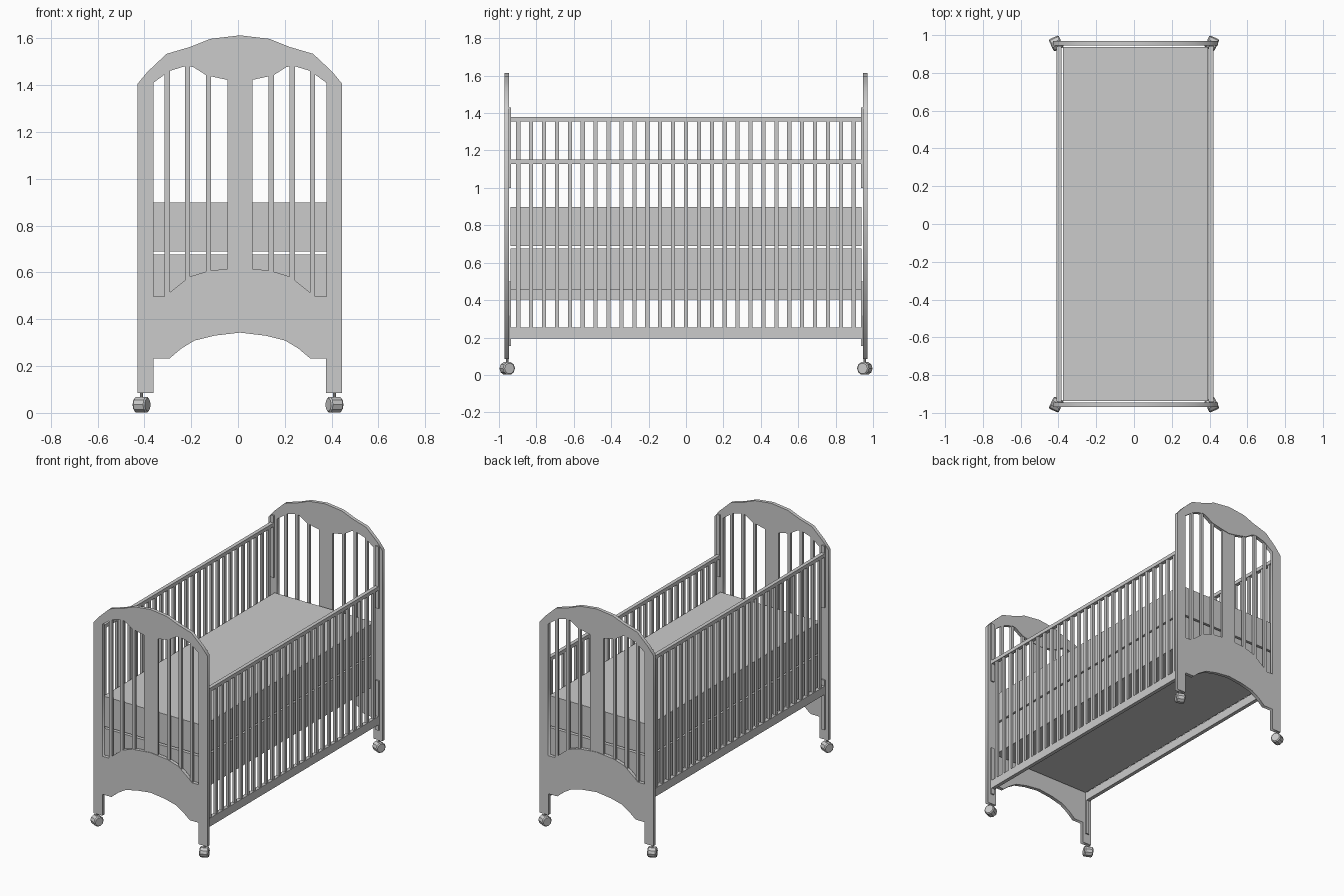
import bpy, bmesh, math
from mathutils import Matrix

if "Cube" in bpy.data.objects:
    bpy.data.objects.remove(bpy.data.objects["Cube"])

CX = 0.008          # the frame sits slightly off the caster-based centre
END_Y = 0.958       # middle of each end panel


def boxes(name, specs):
    """One object from a list of (xmin, xmax, ymin, ymax, zmin, zmax)."""
    bm = bmesh.new()
    for x0, x1, y0, y1, z0, z1 in specs:
        m = Matrix.Translation(((x0 + x1) / 2, (y0 + y1) / 2, (z0 + z1) / 2))
        m = m @ Matrix.Diagonal((x1 - x0, y1 - y0, z1 - z0, 1))
        bmesh.ops.create_cube(bm, size=1, matrix=m)
    me = bpy.data.meshes.new(name)
    bm.to_mesh(me)
    bm.free()
    ob = bpy.data.objects.new(name, me)
    bpy.context.collection.objects.link(ob)
    return ob


def mirrored(half):
    """Close a right-hand half profile with its left-hand copy."""
    return half + [(-x, z) for x, z in reversed(half) if x > 0]


def lookup(pts, x):
    """Height of a profile edge at distance x from the middle."""
    for (xa, za), (xb, zb) in zip(pts, pts[1:]):
        if xa <= x <= xb:
            return za + (zb - za) * (x - xa) / (xb - xa)
    return pts[-1][1]


# half profiles of the end panel, from the middle outwards
crest = [(0, 1.613), (0.126, 1.598), (0.211, 1.564), (0.313, 1.534),
         (0.395, 1.457), (0.437, 1.406)]
arch = [(0, 0.343), (0.109, 0.33), (0.194, 0.309), (0.25, 0.275),
        (0.30, 0.233), (0.369, 0.233)]
hole_top = [(0, 1.414), (0.055, 1.423), (0.143, 1.442), (0.20, 1.478),
            (0.228, 1.483), (0.30, 1.461), (0.37, 1.41)]
hole_low = [(0, 0.62), (0.13, 0.608), (0.215, 0.582), (0.30, 0.514),
            (0.318, 0.497), (0.37, 0.497)]
outer = mirrored(crest + [(0.437, 0.085), (0.369, 0.085)] + arch[::-1])
inner = mirrored(hole_top + hole_low[::-1])


def end_panel(name, y):
    cu = bpy.data.curves.new(name, 'CURVE')
    cu.dimensions = '2D'
    cu.fill_mode = 'BOTH'
    cu.extrude = 0.012
    for loop in (outer, inner):
        sp = cu.splines.new('POLY')
        sp.points.add(len(loop) - 1)
        for p, (x, z) in zip(sp.points, loop):
            p.co = (x, z, 0, 1)
        sp.use_cyclic_u = True
    ob = bpy.data.objects.new(name, cu)
    ob.location = (CX, y, 0)
    ob.rotation_euler = (math.pi / 2, 0, 0)
    bpy.context.collection.objects.link(ob)
    bpy.ops.object.select_all(action='DESELECT')
    ob.select_set(True)
    bpy.context.view_layer.objects.active = ob
    bpy.ops.object.convert(target='MESH')


def caster(name, sx, sy):
    bm = bmesh.new()
    # wheel lying on a swivelled axle, with a chamfered rim
    bmesh.ops.create_cone(bm, cap_ends=True, segments=10, radius1=0.035,
                          radius2=0.035, depth=0.058)
    caps = [f for f in bm.faces if len(f.verts) > 4]
    rim = list({e for f in caps for e in f.edges})
    bmesh.ops.bevel(bm, geom=rim, offset=0.006, segments=1, affect='EDGES')
    turn = Matrix.Rotation(math.radians(25) * sx * -sy, 4, 'Z')
    bmesh.ops.transform(bm, verts=bm.verts,
                        matrix=turn @ Matrix.Rotation(math.pi / 2, 4, 'Y'))
    # swivel pin
    bmesh.ops.create_cone(bm, cap_ends=True, segments=8, radius1=0.006,
                          radius2=0.006, depth=0.06,
                          matrix=Matrix.Translation((0, 0, 0.025)))
    me = bpy.data.meshes.new(name)
    bm.to_mesh(me)
    bm.free()
    ob = bpy.data.objects.new(name, me)
    ob.location = (0.412 * sx, 0.956 * sy, 0.035)
    bpy.context.collection.objects.link(ob)


for sy, end in ((-1, "front"), (1, "back")):
    y = END_Y * sy
    end_panel(end + "_end_panel", y)
    # end slats, cut to the curved edges of the opening
    slats = [(CX - 0.053, CX + 0.053, y - 0.008, y + 0.008, 0.61, 1.43)]
    for d in (0.134, 0.224, 0.31):
        for s in (-1, 1):
            x = CX + s * d
            slats.append((x - 0.011, x + 0.011, y - 0.008, y + 0.008,
                          lookup(hole_low, d) - 0.015,
                          lookup(hole_top, d) + 0.015))
    boxes(end + "_end_slats", slats)
    # slide tracks on the inner faces of the posts
    y0, y1 = sorted((0.936 * sy, 0.947 * sy))
    boxes(end + "_slide_tracks",
          [(CX + s * 0.402 - 0.012, CX + s * 0.402 + 0.012, y0, y1, z0, z1)
           for s in (-1, 1) for z0, z1 in ((0.155, 0.50), (1.0, 1.43))])
    for sx, side in ((-1, "left"), (1, "right")):
        caster(f"{end}_{side}_caster", sx, sy)


def side_rail(name, x, z0, z1):
    """Slatted side with a deep bottom bar and a slim top bar."""
    parts = [(x - 0.013, x + 0.013, -0.94, 0.94, z0, z0 + 0.058),
             (x - 0.013, x + 0.013, -0.94, 0.94, z1 - 0.025, z1)]
    for i in range(-13, 14):
        y = i * 0.069
        parts.append((x - 0.009, x + 0.009, y - 0.011, y + 0.011,
                      z0 + 0.05, z1 - 0.02))
    boxes(name, parts)


# left side raised, right side dropped
side_rail("left_side_rail", CX - 0.404, 0.403, 1.38)
side_rail("right_side_rail", CX + 0.400, 0.195, 1.153)

# mattress and the base under it
boxes("mattress", [(CX - 0.384, CX + 0.384, -0.938, 0.938, 0.69, 0.898)])
boxes("mattress_base", [(CX - 0.384, CX + 0.384, -0.938, 0.938, 0.457, 0.677)])
